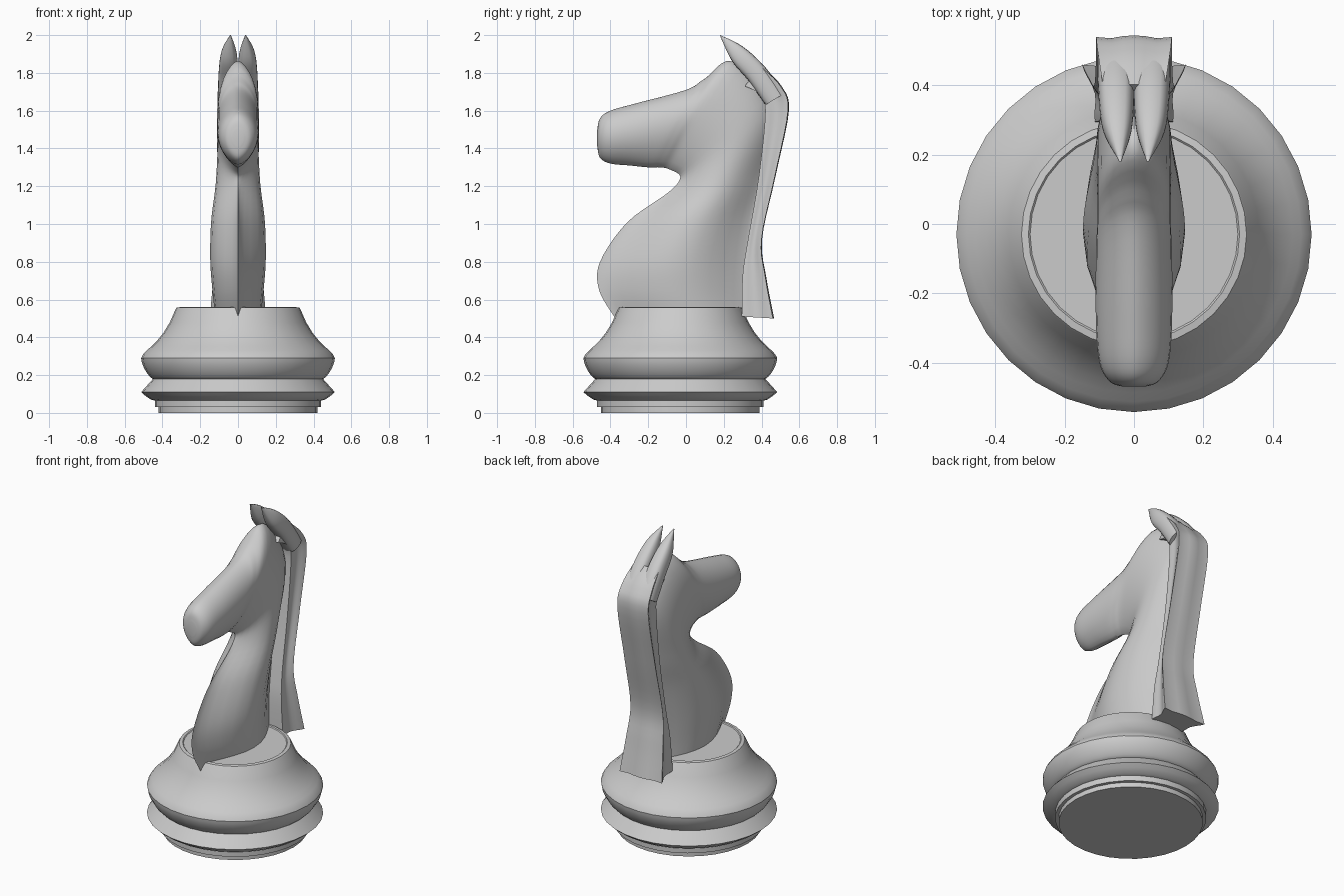
import bpy, bmesh, math
from mathutils import Vector
from mathutils.geometry import interpolate_bezier

cube = bpy.data.objects.get("Cube")
if cube:
    bpy.data.objects.remove(cube, do_unlink=True)


def skin(name, rings, angle):
    """Join a row of closed rings, cap both ends and shade smooth."""
    bm = bmesh.new()
    rows = [[bm.verts.new(point) for point in ring] for ring in rings]
    for lower, upper in zip(rows, rows[1:]):
        for i in range(len(lower)):
            bm.faces.new((lower[i - 1], lower[i], upper[i], upper[i - 1]))
    bm.faces.new(rows[0])
    bm.faces.new(rows[-1])
    bmesh.ops.recalc_face_normals(bm, faces=bm.faces)
    mesh = bpy.data.meshes.new(name)
    bm.to_mesh(mesh)
    bm.free()
    part = bpy.data.objects.new(name, mesh)
    bpy.context.collection.objects.link(part)
    bpy.ops.object.select_all(action="DESELECT")
    bpy.context.view_layer.objects.active = part
    part.select_set(True)
    bpy.ops.object.shade_smooth_by_angle(angle=math.radians(angle))


def smooth_stations(stations, steps=5):
    """Pass a smooth curve through every column of the station list."""
    points = [Vector(station) for station in stations]
    padded = [points[0]] + points + [points[-1]]
    result = []
    for before, start, end, after in zip(padded, padded[1:], padded[2:], padded[3:]):
        leave, arrive = (end - before) / 2, (after - start) / 2
        for step in range(steps):
            t = step / steps
            ease = t * t * (3 - 2 * t)
            result.append(start.lerp(end, ease) + leave * (t * (1 - t) ** 2)
                          - arrive * (t * t * (1 - t)))
    return result + [points[-1]]


def loft(name, stations, half_section, angle, side=0):
    """Each station: outer y, outer z, inner y, inner z, half width, shape.

    The shape column is the centre x of a sided part, or the pinch of a middle one.
    """
    rings = []
    for outer_y, outer_z, inner_y, inner_z, width, shape in smooth_stations(stations):
        pinch = 1 if side else shape
        half = [(x ** pinch, t) for x, t in half_section]
        section = half + [(-x, t) for x, t in reversed(half[1:-1])]
        inner = Vector((side * shape, inner_y, inner_z))
        outer = Vector((side * shape, outer_y, outer_z))
        rings.append([inner.lerp(outer, t) + Vector((x * width, 0, 0))
                      for x, t in section])
    skin(name, rings, angle)


def lens_section(count, power, shift=1):
    """Half outline, full in the middle and pinched at both edges."""
    angles = [math.pi * k / count for k in range(1, count)]
    sides = [(math.sin(a) ** power, ((1 - math.cos(a)) / 2) ** shift) for a in angles]
    return [(0, 0)] + sides + [(0, 1)]


def grooved_section(count, depth):
    """Half outline of a strand that widens outward, channelled along its side."""
    fractions = [k / count for k in range(count + 1)]
    sides = [(0.75 + t / 4 - depth * math.sin(math.pi * t) ** 2, t) for t in fractions]
    return [(0, 0)] + sides + [(0.6, 0.97), (0.3, 1.02), (0, 1.04)]


def turned_ring(radius, height, centre_y=-0.03, segments=32):
    angles = [math.tau * k / segments for k in range(segments)]
    return [(radius * math.cos(a), centre_y + radius * math.sin(a), height)
            for a in angles]


def arc(start, handle_a, handle_b, end, resolution=8):
    knots = [Vector((r, z, 0)) for r, z in (start, handle_a, handle_b, end)]
    return [(p.x, p.y) for p in interpolate_bezier(*knots, resolution)]


# Turned base: stepped plinth, lower bead, upper bead and bell
plinth = [(0.42, 0), (0.42, 0.03), (0.44, 0.03), (0.44, 0.065)]
bead = [(0.46, 0.07), (0.49, 0.09), (0.513, 0.11), (0.45, 0.18)]
swell = arc((0.455, 0.182), (0.48, 0.2), (0.51, 0.25), (0.513, 0.29))
bell = arc((0.513, 0.29), (0.5, 0.34), (0.4, 0.36), (0.33, 0.55))
rim = [(0.325, 0.557), (0.305, 0.56), (0.3, 0.555)]
profile = plinth + bead + swell[:-1] + bell + rim
skin("base", [turned_ring(radius, height) for radius, height in profile], 35)

# Neck, crown and muzzle, swept from the chest up and over to the nose
neck = [
    (0.33, 0.51, -0.38, 0.51, 0.12, 2),
    (0.33, 0.64, -0.46, 0.65, 0.135, 2.2),
    (0.34, 0.82, -0.455, 0.8, 0.147, 2.4),
    (0.36, 1.02, -0.31, 1.01, 0.142, 2.4),
    (0.4, 1.25, -0.09, 1.17, 0.118, 1.8),
    (0.45, 1.6, -0.03, 1.25, 0.107, 1.1),
    (0.25, 1.86, -0.09, 1.29, 0.107, 1),
    (0.1, 1.77, -0.14, 1.3, 0.107, 0.9),
    (0, 1.71, -0.2, 1.3, 0.11, 0.9),
    (-0.26, 1.64, -0.3, 1.31, 0.11, 0.9),
    (-0.4, 1.6, -0.4, 1.32, 0.1, 0.9),
    (-0.455, 1.56, -0.455, 1.35, 0.07, 0.9),
    (-0.47, 1.5, -0.47, 1.41, 0.03, 0.9),
]
loft("horse_neck_and_head", neck, lens_section(14, 1.3, 0.9), 50)

# Mane, falling from the crown to its flared end behind the base
mane = [
    (0.4, 1.83, 0.31, 1.73, 0.09, 1),
    (0.5, 1.73, 0.385, 1.69, 0.105, 1),
    (0.54, 1.6, 0.42, 1.6, 0.11, 1),
    (0.47, 1.25, 0.385, 1.25, 0.11, 1),
    (0.4, 0.92, 0.325, 0.9, 0.115, 1),
    (0.42, 0.72, 0.3, 0.73, 0.13, 1),
    (0.46, 0.5, 0.295, 0.51, 0.15, 1),
]
loft("mane", mane, grooved_section(8, 0.12), 40)

# Pair of pointed ears growing out of the mane
ear = [
    (0.52, 1.69, 0.42, 1.63, 0.052, 0.054),
    (0.42, 1.83, 0.33, 1.76, 0.052, 0.051),
    (0.3, 1.94, 0.245, 1.86, 0.041, 0.048),
    (0.18, 2, 0.185, 1.985, 0.004, 0.04),
]
for side, label in ((1, "left"), (-1, "right")):
    loft(label + "_ear", ear, lens_section(10, 0.6), 50, side)
